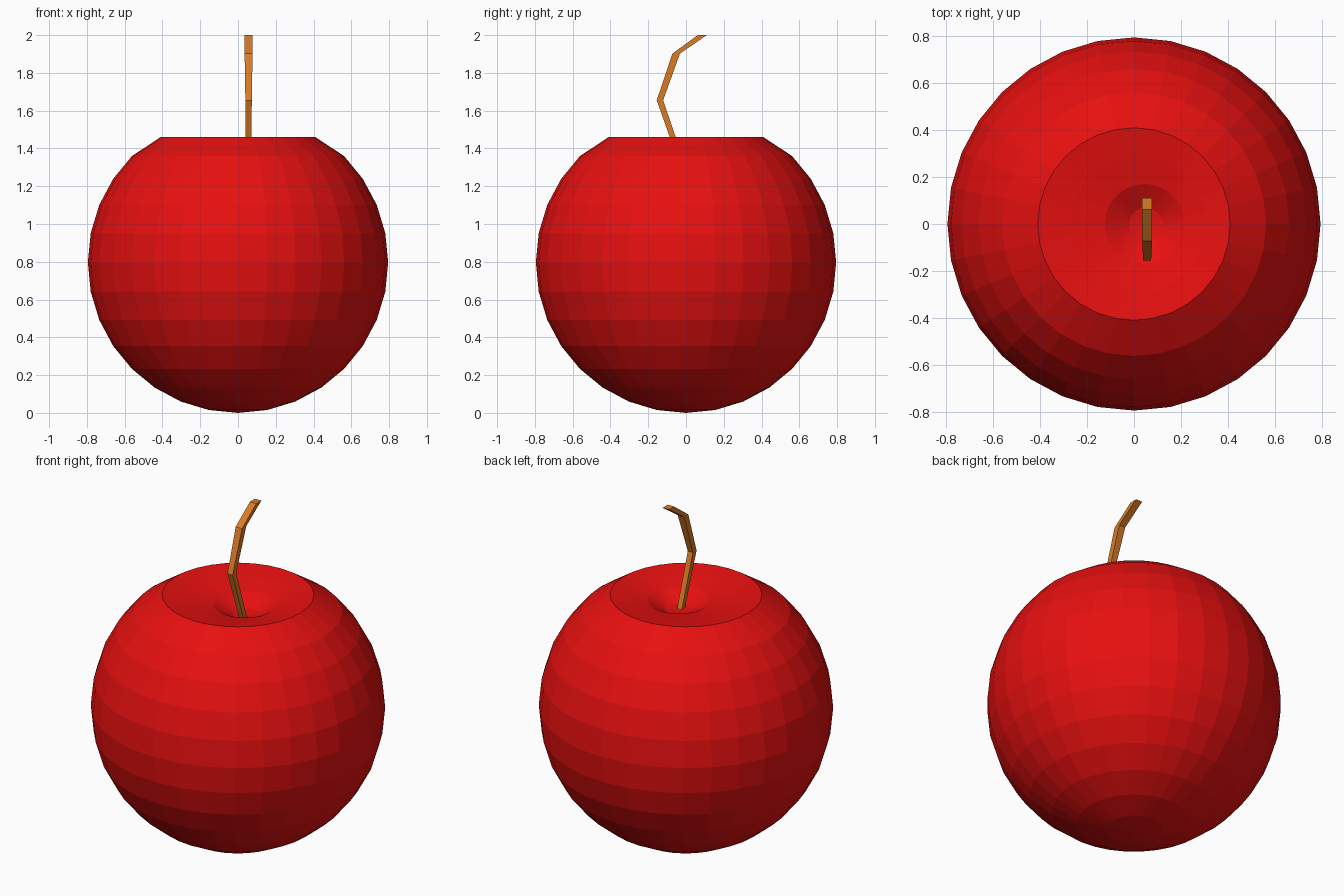
import bpy, bmesh, math

if "Cube" in bpy.data.objects:
    bpy.data.objects.remove(bpy.data.objects["Cube"])

def material(name, rgb):
    m = bpy.data.materials.new(name)
    m.diffuse_color = (*rgb, 1)
    m.use_nodes = True
    m.node_tree.nodes["Principled BSDF"].inputs["Base Color"].default_value = m.diffuse_color
    return m

def bridge(bm, a, b):
    n = len(a)
    for i in range(n):
        j = (i + 1) % n
        bm.faces.new((a[i], a[j], b[j], b[i]))

def finish(bm, name, mat):
    bmesh.ops.recalc_face_normals(bm, faces=bm.faces)
    me = bpy.data.meshes.new(name)
    bm.to_mesh(me)
    bm.free()
    me.materials.append(mat)
    ob = bpy.data.objects.new(name, me)
    bpy.context.collection.objects.link(ob)
    return ob

# Apple body: faceted sphere rings, then a shallow dished top with a dimple
R, C, SEG = 0.795, 0.797, 32
step = math.pi / 16
profile = [(R * math.cos(k * step), C + R * math.sin(k * step), 0) for k in range(-7, 5)]
profile += [(0.41, 1.46, 0), (0.29, 1.44, 0.02), (0.17, 1.415, 0.045), (0.07, 1.36, 0.05)]
bm = bmesh.new()
rings = []
for r, z, dx in profile:
    rings.append([bm.verts.new((dx + r * math.cos(2 * math.pi * i / SEG),
                                r * math.sin(2 * math.pi * i / SEG), z))
                  for i in range(SEG)])
for a, b in zip(rings, rings[1:]):
    bridge(bm, a, b)
for ring, pole in ((rings[0], (0, 0, C - R)), (rings[-1], (0.05, 0, 1.35))):
    p = bm.verts.new(pole)
    for i in range(SEG):
        bm.faces.new((ring[i], ring[(i + 1) % SEG], p))
for v in bm.verts:
    v.co.z -= (C - R) * max(0, 1 - v.co.z / C)
finish(bm, "apple_body", material("apple_red", (0.8, 0.005, 0.005)))

# Bent square stem: (y centre, z, half width x, half width y)
path = [(-0.025, 1.33, 0.015, 0.015), (-0.138, 1.655, 0.017, 0.017),
        (-0.052, 1.902, 0.021, 0.02), (0.086, 2.0, 0.021, 0.024)]
bm = bmesh.new()
loops = [[bm.verts.new((0.056 + sx * hx, y + sy * hy, z))
          for sx, sy in ((-1, -1), (1, -1), (1, 1), (-1, 1))] for y, z, hx, hy in path]
for a, b in zip(loops, loops[1:]):
    bridge(bm, a, b)
bm.faces.new(loops[0])
bm.faces.new(loops[-1])
finish(bm, "stem", material("stem_brown", (0.7, 0.2, 0.02)))
